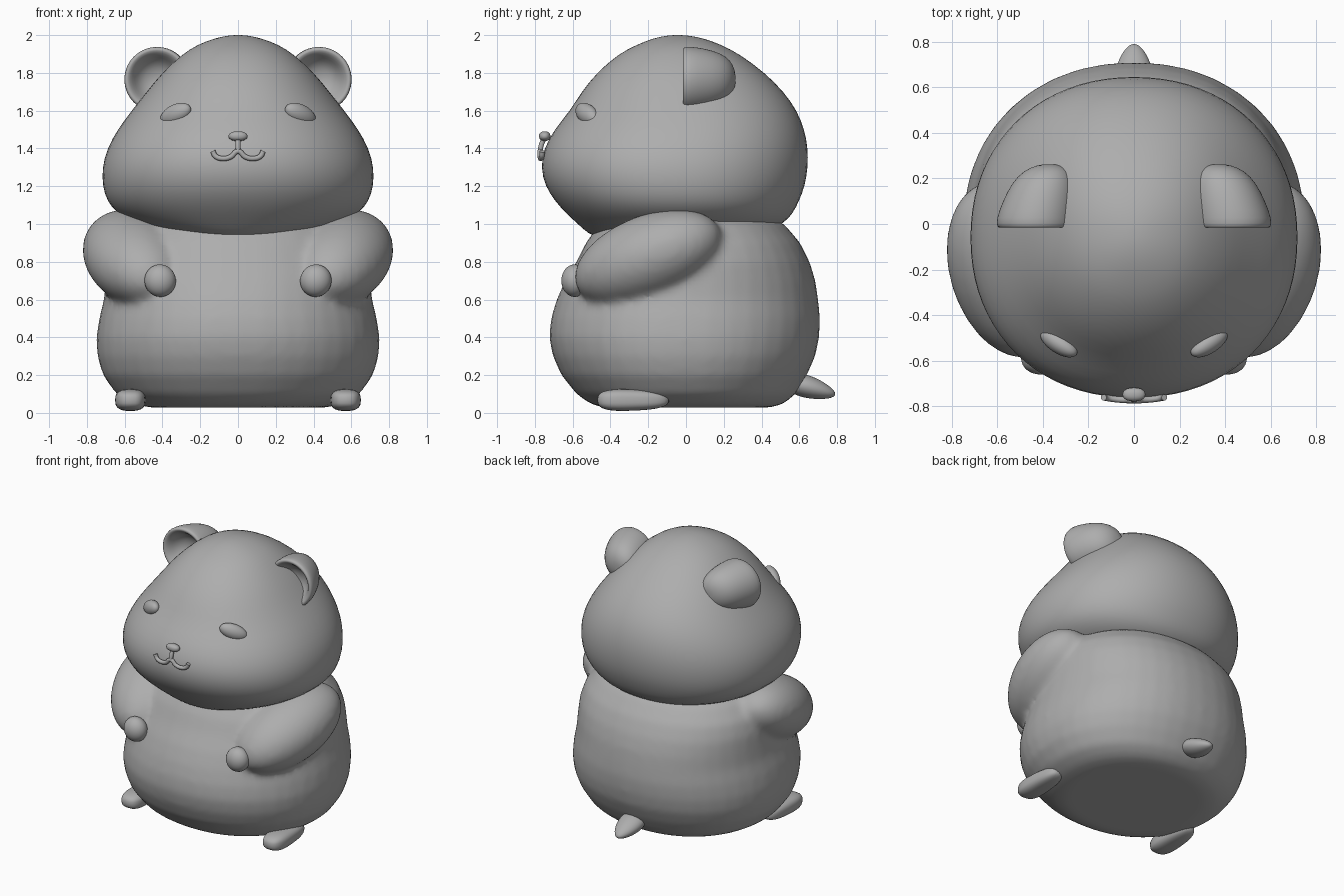
import bpy, bmesh, math
from mathutils import Vector, Matrix

if "Cube" in bpy.data.objects:
    bpy.data.objects.remove(bpy.data.objects["Cube"])

grey = bpy.data.materials.new("plain grey")
grey.diffuse_color = (0.42, 0.42, 0.42, 1)
grey.use_nodes = True
grey.node_tree.nodes["Principled BSDF"].inputs["Base Color"].default_value = grey.diffuse_color


def spow(c, p):
    return math.copysign(abs(c) ** p, c)


def finish(name, bm, subsurf=0):
    bmesh.ops.recalc_face_normals(bm, faces=bm.faces)
    me = bpy.data.meshes.new(name)
    bm.to_mesh(me)
    bm.free()
    me.materials.append(grey)
    me.shade_smooth()
    ob = bpy.data.objects.new(name, me)
    bpy.context.collection.objects.link(ob)
    if subsurf:
        m = ob.modifiers.new("smooth", 'SUBSURF')
        m.levels = m.render_levels = subsurf
    return ob


def loft(bm, rings, n=40, power=0.93, mat=None):
    """Stack of rounded rings: (z, half width, y front, y back, x centre)."""
    loops = []
    for z, hw, y0, y1, cx in rings:
        loop = []
        for i in range(n):
            a = 2 * math.pi * i / n
            v = Vector((cx + hw * spow(math.cos(a), power),
                        (y0 + y1) / 2 + (y1 - y0) / 2 * spow(math.sin(a), power), z))
            loop.append(bm.verts.new(mat @ v if mat else v))
        loops.append(loop)
    for a, b in zip(loops, loops[1:]):
        for i in range(n):
            j = (i + 1) % n
            bm.faces.new((a[i], a[j], b[j], b[i]))
    bm.faces.new(loops[0][::-1])
    bm.faces.new(loops[-1])


def blob(bm, loc, radii, rot=None, power=1.0, taper=0.0):
    """Ellipsoid, optionally boxier (power < 1) and tapered along +y."""
    new = bmesh.ops.create_uvsphere(bm, u_segments=32, v_segments=20, radius=1)['verts']
    for v in new:
        c = Vector([spow(k, power) for k in v.co])
        t = 1 - taper * c.y
        c = Vector((c.x * radii[0] * t, c.y * radii[1], c.z * radii[2] * t))
        v.co = Vector(loc) + (rot @ c if rot else c)


# Head
bm = bmesh.new()
loft(bm, [(z, w, a, b, 0) for z, w, a, b in [
    (2.0, .015, -.06, -.03), (1.998, .05, -.10, .01), (1.985, .12, -.17, .09),
    (1.95, .215, -.26, .185), (1.9, .295, -.36, .285), (1.8, .405, -.475, .42),
    (1.7, .485, -.555, .52), (1.6, .565, -.615, .59), (1.5, .64, -.70, .63),
    (1.4, .695, -.755, .648), (1.3, .722, -.772, .648), (1.2, .72, -.748, .632),
    (1.12, .695, -.695, .60), (1.06, .645, -.64, .57), (1.0, .55, -.575, .52),
    (.95, .40, -.52, .40), (.92, .22, -.46, .25), (.91, .05, -.2, 0)]])
finish("head", bm, 1)

# Body with both arms fused into one soft skin
bm = bmesh.new()
loft(bm, [(z, w, a, b, 0) for z, w, a, b in [
    (.028, .05, -.05, .05), (.028, .47, -.44, .45), (.05, .56, -.51, .52),
    (.1, .645, -.58, .58), (.2, .715, -.66, .64), (.3, .745, -.705, .685),
    (.4, .75, -.725, .705), (.5, .735, -.715, .71), (.6, .71, -.685, .70),
    (.7, .70, -.64, .685), (.8, .69, -.58, .655), (.9, .66, -.53, .605),
    (1.0, .58, -.46, .52), (1.08, .42, -.35, .38), (1.12, .1, -.1, .1)]])
for s in (-1, 1):
    d = Vector((-s * .15, -.5, -.2)).normalized()
    rot = d.to_track_quat('Y', 'Z').to_matrix()
    blob(bm, (s * .545, -.2, .82), (.265, .42, .225), rot)
body = finish("body_and_arms", bm)
m = body.modifiers.new("fuse", 'REMESH')
m.mode = 'VOXEL'
m.voxel_size = .022
m.use_smooth_shade = True
m = body.modifiers.new("soften", 'SMOOTH')
m.factor = .5
m.iterations = 10

for s, side in ((-1, "left"), (1, "right")):
    # Cupped ear, turned so its opening faces forward
    bm = bmesh.new()
    turn = Matrix.Translation((s * .43, 0, 1.765)) @ Matrix.Rotation(-math.pi / 2, 4, 'X')
    ear = [(.262, .01, -.06), (.26, .05, -.058), (.235, .105, -.05), (.18, .142, -.035),
           (.10, .165, -.018), (.02, .176, 0), (-.015, .172, 0), (-.02, .155, 0),
           (.005, .13, 0), (.05, .105, 0), (.085, .065, 0), (.095, .01, 0)]
    loft(bm, [(z, r, -r, r, s * cx) for z, r, cx in ear], 28, 1, turn)
    finish(side + "_ear", bm, 1)

    # Eye, lying on the face with the outer end lower
    bm = bmesh.new()
    rot = Matrix.Rotation(s * math.radians(33), 3, 'Z') @ Matrix.Rotation(s * math.radians(22), 3, 'Y')
    blob(bm, (s * .33, -.522, 1.58), (.098, .045, .053), rot)
    finish(side + "_eye", bm)

    # Paw
    bm = bmesh.new()
    blob(bm, (s * .412, -.59, .70), (.083, .07, .086),
         Matrix.Rotation(s * .25, 3, 'Y'))
    finish(side + "_paw", bm)

    # Foot
    bm = bmesh.new()
    blob(bm, (s * .57, -.28, .068), (.078, .19, .056), None, .72, .14)
    finish(side + "_foot", bm)

# Tail
bm = bmesh.new()
blob(bm, (0, .655, .135), (.085, .14, .058), Matrix.Rotation(-.28, 3, 'X'), 1, .25)
finish("tail", bm)

# Nose
bm = bmesh.new()
blob(bm, (0, -.748, 1.465), (.05, .03, .026), None, .9)
finish("nose", bm)

# Mouth: a stem and two upturned lips as round tubes
cu = bpy.data.curves.new("mouth", 'CURVE')
cu.dimensions = '3D'
cu.bevel_depth = .014
cu.bevel_resolution = 3
cu.use_fill_caps = True
lip = [(0, 1.385), (.04, 1.355), (.085, 1.347), (.12, 1.36), (.133, 1.385)]
for pts in ([(0, 1.45), (0, 1.415), (0, 1.38)],
            [(-x, z) for x, z in lip[:0:-1]] + lip):
    sp = cu.splines.new('BEZIER')
    sp.bezier_points.add(len(pts) - 1)
    for p, (x, z) in zip(sp.bezier_points, pts):
        p.co = (x, -.773 + .7 * x * x + max(0, z - 1.4) * .4, z)
        p.handle_left_type = p.handle_right_type = 'AUTO'
cu.materials.append(grey)
mouth = bpy.data.objects.new("mouth", cu)
bpy.context.collection.objects.link(mouth)
bpy.context.view_layer.objects.active = mouth
mouth.select_set(True)
bpy.ops.object.convert(target='MESH')
